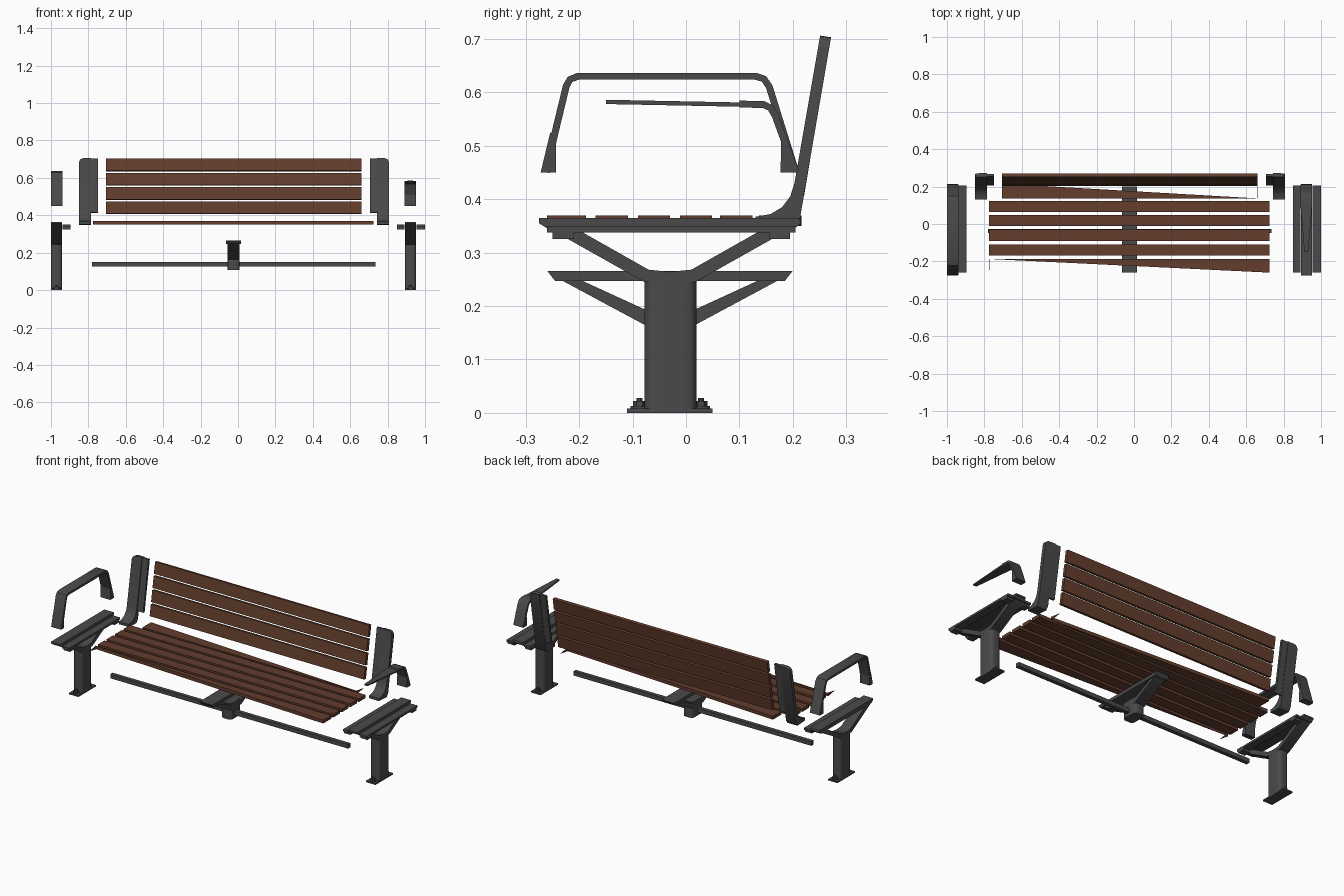
import bpy, bmesh
from math import radians
from mathutils import Vector

cube = bpy.data.objects.get("Cube")
if cube:
    bpy.data.objects.remove(cube, do_unlink=True)


def material(name, colour):
    m = bpy.data.materials.new(name)
    m.use_nodes = True
    m.diffuse_color = (*colour, 1)
    bsdf = m.node_tree.nodes["Principled BSDF"]
    bsdf.inputs["Base Color"].default_value = (*colour, 1)
    bsdf.inputs["Roughness"].default_value = 0.6
    return m


METAL = material("dark grey metal", (0.068, 0.068, 0.069))
WOOD = material("brown wood", (0.125, 0.047, 0.026))


def finish(name, bm, mat, smooth=False):
    bmesh.ops.recalc_face_normals(bm, faces=bm.faces)
    mesh = bpy.data.meshes.new(name)
    bm.to_mesh(mesh)
    bm.free()
    mesh.materials.append(mat)
    ob = bpy.data.objects.new(name, mesh)
    bpy.context.collection.objects.link(ob)
    if smooth:
        bpy.ops.object.select_all(action="DESELECT")
        ob.select_set(True)
        bpy.context.view_layer.objects.active = ob
        bpy.ops.object.shade_smooth_by_angle(angle=radians(35))
    return ob


def prism(name, base, offset, mat=METAL, bevel=0.0, pick=None, smooth=True):
    """Extrude a flat outline along an offset, optionally bevelling picked edges."""
    bm = bmesh.new()
    face = bm.faces.new([bm.verts.new(p) for p in base])
    ext = bmesh.ops.extrude_face_region(bm, geom=[face])
    bmesh.ops.translate(bm, vec=offset, verts=[v for v in ext["geom"] if isinstance(v, bmesh.types.BMVert)])
    if bevel:
        edges = [e for e in bm.edges if pick is None or pick(e)]
        bmesh.ops.bevel(bm, geom=edges, offset=bevel, segments=4, affect="EDGES", profile=0.5)
    return finish(name, bm, mat, smooth)


def side_profile(name, yz, x0, x1, **kw):
    return prism(name, [(x0, y, z) for y, z in yz], (x1 - x0, 0, 0), **kw)


def box(name, x, y, z, mat=METAL, **kw):
    return side_profile(name, [(y[0], z[0]), (y[1], z[0]), (y[1], z[1]), (y[0], z[1])], *x, mat=mat, **kw)


def ribbon(path, thick):
    """Outline of a strip of constant thickness following a path."""
    pts = [Vector(p) for p in path]
    up, down = [], []
    for i, p in enumerate(pts):
        dirs = [(b - a).normalized() for a, b in zip(pts[max(i - 1, 0):i + 1], pts[max(i, 1):i + 2])]
        d = sum(dirs, Vector((0, 0))).normalized()
        n = Vector((-d.y, d.x)) * thick / 2
        up.append(p + n)
        down.append(p - n)
    return [tuple(p) for p in up + down[::-1]]


def mirror_y(pts, centre):
    return [(2 * centre - y, z) for y, z in pts]


def cylinder(name, x, y, z0, z1, r, sides):
    bm = bmesh.new()
    bmesh.ops.create_cone(bm, cap_ends=True, segments=sides, radius1=r, radius2=r, depth=z1 - z0)
    bmesh.ops.translate(bm, vec=(x, y, (z0 + z1) / 2), verts=bm.verts)
    return finish(name, bm, METAL, True)


MID = -0.03  # depth centre of the pedestals
upright = lambda e: abs((e.verts[0].co - e.verts[1].co).normalized().z) > 0.9


# Seat slats
L, R = -0.775, 0.725
SEAT = (0.35, 0.369)
for i, y in enumerate((-0.169, -0.09, -0.011, 0.064)):
    box(f"seat_slat_{i + 1}", (L, R), (y, y + 0.06), SEAT, WOOD, smooth=False)
thick = (0, 0, SEAT[1] - SEAT[0])
prism("front_seat_slat", [(L, -0.187, SEAT[0]), (R, -0.187, SEAT[0]), (R, -0.26, SEAT[0])], thick, WOOD, smooth=False)
prism("rear_seat_slat", [(-0.705, 0.137, SEAT[0]), (0.66, 0.137, SEAT[0]), (-0.705, 0.216, SEAT[0])],
      thick, WOOD, smooth=False)
# Leftover slat ends
side_profile("front_slat_end", [(-0.187, 0.35), (-0.187, 0.369), (-0.245, 0.36)], L, L + 0.003, mat=WOOD)
side_profile("rear_slat_end", [(0.137, 0.35), (0.137, 0.369), (0.2, 0.36)], 0.657, 0.66, mat=WOOD)

# Leaning back slats
LEAN = 0.167
for i in range(4):
    z0 = 0.409 + i * 0.0765
    z1 = z0 + 0.065
    y0, y1 = (0.203 + (z - 0.409) * LEAN for z in (z0, z1))
    side_profile(f"back_slat_{i + 1}", [(y0, z0), (y1, z1), (y1 + 0.018, z1 - 0.003), (y0 + 0.018, z0 - 0.003)],
                 -0.705, 0.66, mat=WOOD, smooth=False)

# Back supports: a curved foot running up into a leaning post, with an inner plate
post = [(0.13, 0.367), (0.158, 0.372), (0.18, 0.385), (0.195, 0.405), (0.203, 0.43), (0.251, 0.706),
        (0.2715, 0.703), (0.2135, 0.365), (0.2, 0.348), (0.13, 0.352)]
inner = [(0.207, 0.415), (0.255, 0.704), (0.268, 0.702), (0.22, 0.413)]
for side, outer, mid, inn in (("right", -0.85, -0.787, -0.749), ("left", 0.807, 0.744, 0.706)):
    side_profile(f"{side}_back_post", post, outer, mid, bevel=0.025,
                 pick=lambda e: all(v.co.z > 0.69 and abs(v.co.x - outer) < 0.001 for v in e.verts))
    side_profile(f"{side}_back_post_plate", inner, mid, inn)


# Arm rests
def arm_foot(name, pts, x0, x1):
    side_profile(name, pts, x0, x1)


hoop = [(-0.262, 0.45), (-0.245, 0.525), (-0.224, 0.612), (-0.217, 0.624), (-0.202, 0.63),
        (0.13, 0.63), (0.146, 0.625), (0.156, 0.61), (0.205, 0.452)]
rear_foot = [(0.177, 0.45), (0.21, 0.45), (0.188, 0.52), (0.178, 0.515)]
side_profile("right_arm_rest", ribbon(hoop, 0.013), -1.0, -0.937)
side_profile("right_arm_front_foot", [(-0.272, 0.45), (-0.243, 0.45), (-0.243, 0.515), (-0.254, 0.525)], -1.0, -0.937)
side_profile("right_arm_rear_foot", rear_foot, -1.0, -0.937)

short = [(0.1, 0.578), (0.145, 0.577), (0.158, 0.571), (0.167, 0.556), (0.205, 0.452)]
side_profile("left_arm_rest", ribbon(short, 0.013), 0.89, 0.952)
side_profile("left_arm_rear_foot", rear_foot, 0.89, 0.952)
prism("left_arm_tip", [(0.89, 0.1, 0.573), (0.952, 0.1, 0.573), (0.931, -0.15, 0.578), (0.911, -0.15, 0.578)],
      (0, 0, 0.008))


# End pedestals
def pedestal(side, x0, x1, brackets):
    xm = (x0 + x1) / 2
    box(f"{side}_pedestal_column", (x0, x1), (-0.078, 0.02), (0.005, 0.25), bevel=0.018, pick=upright)
    box(f"{side}_foot_plate", (x0, x1), (-0.11, 0.05), (0, 0.008))
    for y in (-0.087, 0.028):
        cylinder(f"{side}_anchor_washer", xm, y, 0.008, 0.013, 0.017, 16)
        cylinder(f"{side}_anchor_nut", xm, y, 0.013, 0.022, 0.012, 6)
        cylinder(f"{side}_anchor_bolt", xm, y, 0.022, 0.028, 0.006, 10)
    side_profile(f"{side}_seat_rail", [(-0.275, 0.365), (0.212, 0.365), (0.215, 0.355), (0.2, 0.342),
                                       (-0.255, 0.342), (-0.275, 0.355)], x0, x1)
    branch = [(MID, 0.245), (-0.078, 0.245), (-0.215, 0.322), (-0.268, 0.352), (-0.215, 0.35), (-0.07, 0.268), (MID, 0.264)]
    for tag, pts in (("front", branch), ("rear", mirror_y(branch, MID))):
        side_profile(f"{side}_{tag}_branch", pts, x0, x1)
    for b0, b1 in brackets:
        box(f"{side}_seat_bracket", (b0, b1), (-0.26, 0.205), (0.338, 0.35))
        for y in (-0.25, 0.155):
            box(f"{side}_bracket_block", (b0, b1), (y, y + 0.04), (0.325, 0.34))


pedestal("right", -1.0, -0.94, [(-0.938, -0.895)])
pedestal("left", 0.892, 0.953, [(0.85, 0.89), (0.955, 1.0)])

# Middle seat support with cross beam
x0, x1 = -0.055, 0.009
box("middle_hub", (x0, x1), (-0.078, 0.02), (0.108, 0.2), bevel=0.018, pick=upright)
side_profile("middle_seat_plate", [(-0.26, 0.266), (0.2, 0.266), (0.185, 0.247), (-0.245, 0.247)], x0 - 0.008, x1 + 0.008)
strut = [(MID, 0.165), (-0.078, 0.165), (-0.255, 0.26), (-0.2, 0.25), (-0.078, 0.194), (MID, 0.194)]
for tag, pts in (("front", strut), ("rear", mirror_y(strut, MID))):
    side_profile(f"middle_{tag}_strut", pts, x0, x1)
box("cross_beam", (-0.78, 0.735), (-0.048, -0.026), (0.127, 0.151))
